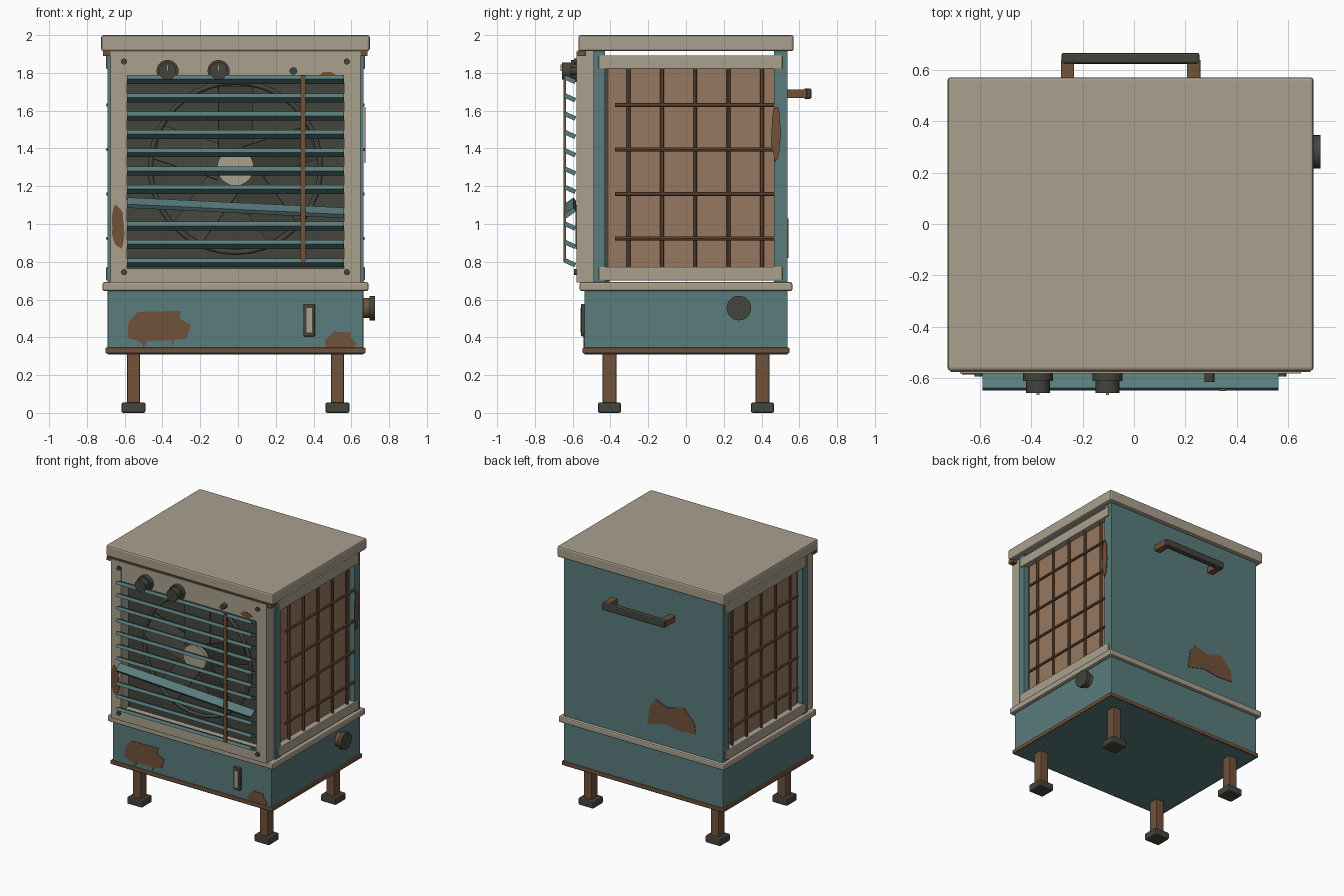
import bpy, bmesh, math, random
from mathutils import Matrix, Vector

cube = bpy.data.objects.get("Cube")
if cube:
    bpy.data.objects.remove(cube, do_unlink=True)
random.seed(4)
CX = -0.0135  # middle of the cabinet


def material(name, r, g, b):
    m = bpy.data.materials.new(name)
    m.use_nodes = True
    m.diffuse_color = (r, g, b, 1)
    m.node_tree.nodes["Principled BSDF"].inputs["Base Color"].default_value = (r, g, b, 1)
    return m


TEAL = material("teal paint", 0.1, 0.2, 0.2)
BEIGE = material("beige paint", 0.4, 0.35, 0.27)
RUST = material("rust", 0.165, 0.085, 0.042)
PAD = material("straw pad", 0.31, 0.19, 0.115)
DARK = material("dark plastic", 0.058, 0.058, 0.048)


def finish(name, bm, mat):
    bmesh.ops.recalc_face_normals(bm, faces=bm.faces)
    me = bpy.data.meshes.new(name)
    bm.to_mesh(me)
    bm.free()
    me.materials.append(mat)
    ob = bpy.data.objects.new(name, me)
    bpy.context.collection.objects.link(ob)
    return ob


def box(name, x, y, z, mat, bevel=0):
    """Box from (low, high) ranges, with its origin in the middle."""
    bm = bmesh.new()
    bmesh.ops.create_cube(bm, size=1)
    bmesh.ops.scale(bm, vec=(x[1] - x[0], y[1] - y[0], z[1] - z[0]), verts=bm.verts)
    ob = finish(name, bm, mat)
    ob.location = (sum(x) / 2, sum(y) / 2, sum(z) / 2)
    if bevel:
        mod = ob.modifiers.new("bevel", "BEVEL")
        mod.width, mod.segments = bevel, 2
    return ob


def slab(name, half_x, y, z, mat, bevel=0):
    return box(name, (CX - half_x, CX + half_x), y, z, mat, bevel)


def disc(name, start, end, radius, mat, sides=32):
    """Cylinder between two points."""
    a, b = Vector(start), Vector(end)
    bpy.ops.mesh.primitive_cylinder_add(vertices=sides, radius=radius, depth=(b - a).length,
                                        location=(a + b) / 2)
    ob = bpy.context.object
    ob.name = name
    ob.rotation_euler = (b - a).to_track_quat("Z", "Y").to_euler()
    ob.data.materials.append(mat)
    bpy.ops.object.shade_smooth_by_angle(angle=math.radians(35))


def patch(name, pts, place):
    """Thin rust plate; place maps (u, v, depth) to a point."""
    bm = bmesh.new()
    low = [bm.verts.new(place(u, v, -0.002)) for u, v in pts]
    top = [bm.verts.new(place(u, v, 0.004)) for u, v in pts]
    bm.faces.new(low)
    bm.faces.new(top)
    for i in range(len(pts)):
        j = (i + 1) % len(pts)
        bm.faces.new((low[i], low[j], top[j], top[i]))
    finish(name, bm, RUST)


def jagged(u, v, ru, rv, n=18):
    """Ragged ellipse outline."""
    pts = []
    for i in range(n):
        a, r = math.tau * i / n, random.uniform(0.8, 1.1)
        pts.append((u + ru * r * math.cos(a), v + rv * r * math.sin(a)))
    return pts


# Water tank, trims and roof
slab("water_tank", 0.677, (-0.538, 0.538), (0.308, 0.66), TEAL, 0.006)
slab("tank_rim", 0.689, (-0.547, 0.547), (0.315, 0.345), RUST, 0.005)
slab("waist_trim", 0.704, (-0.563, 0.563), (0.645, 0.692), BEIGE, 0.01)
slab("roof", 0.711, (-0.57, 0.57), (1.915, 2), BEIGE, 0.012)
slab("roof_lip", 0.7, (-0.575, -0.53), (1.89, 1.918), RUST)

# Legs and feet
for sx in (-1, 1):
    for sy in (-1, 1):
        x, y = CX + sx * 0.54, sy * 0.405
        box("leg", (x - 0.034, x + 0.034), (y - 0.037, y + 0.037), (0.04, 0.32), RUST, 0.005)
        box("foot", (x - 0.064, x + 0.064), (y - 0.062, y + 0.062), (0, 0.055), DARK, 0.01)

# Upper cabinet: back panel, corner posts, side pads with wire grids
slab("back_panel", 0.677, (0.505, 0.538), (0.68, 1.92), TEAL, 0.004)
for s in (-1, 1):
    def side(inner, outer):
        return sorted((CX + s * inner, CX + s * outer))
    box("front_post", side(0.62, 0.677), (-0.49, -0.43), (0.68, 1.92), TEAL)
    box("rear_post", side(0.62, 0.677), (0.465, 0.51), (0.68, 1.92), TEAL)
    box("pad", side(0.6, 0.64), (-0.41, 0.468), (0.75, 1.84), PAD)
    for z in (0.7, 1.82):
        box("pad_rail", side(0.61, 0.685), (-0.463, 0.51), (z, z + 0.073), BEIGE, 0.005)
    for i in range(4):
        z = 0.923 + i * 0.2357
        disc("grid_wire", (CX + s * 0.675, -0.375, z), (CX + s * 0.675, 0.468, z), 0.01, RUST, 8)
    for i in range(5):
        y = -0.304 + i * 0.1765
        disc("grid_wire", (CX + s * 0.66, y, 0.76), (CX + s * 0.66, y, 1.83), 0.01, RUST, 8)

# Front bezel and control panel
for s in (-1, 1):
    box("bezel_side", sorted((CX + s * 0.575, CX + s * 0.662)), (-0.58, -0.488), (0.69, 1.912), BEIGE)
slab("bezel_bottom", 0.576, (-0.58, -0.488), (0.69, 0.765), BEIGE)
slab("bezel_top", 0.576, (-0.58, -0.488), (1.87, 1.912), BEIGE)
slab("control_panel", 0.576, (-0.575, -0.5), (1.75, 1.871), BEIGE)
for sx in (-1, 1):
    for z in (0.745, 1.86):
        x = CX + sx * 0.59
        disc("screw", (x, -0.57, z), (x, -0.593, z), 0.016, DARK, 12)

# Knobs and indicator
for x in (-0.373, -0.103):
    disc("knob_base", (x, -0.57, 1.81), (x, -0.61, 1.81), 0.058, DARK)
    disc("knob", (x, -0.6, 1.81), (x, -0.656, 1.81), 0.046, DARK)
    box("knob_pointer", (x - 0.005, x + 0.005), (-0.665, -0.65), (1.81, 1.845), BEIGE)
disc("indicator", (0.293, -0.57, 1.81), (0.293, -0.613, 1.81), 0.02, DARK, 16)

# Fan behind the louvres
FAN = Vector((CX, -0.47, 1.3))
slab("fan_backing", 0.635, (-0.43, -0.405), (0.69, 1.88), DARK)
bpy.ops.mesh.primitive_torus_add(major_segments=40, minor_segments=8, major_radius=0.45,
                                 minor_radius=0.014, location=FAN, rotation=(math.pi / 2, 0, 0))
ring = bpy.context.object
ring.name = "fan_ring"
ring.data.materials.append(DARK)
bpy.ops.object.shade_smooth_by_angle(angle=math.radians(60))
disc("fan_hub", FAN + Vector((0, 0.05, 0)), FAN - Vector((0, 0.04, 0)), 0.097, BEIGE)
for i in range(5):
    blade = box("fan_blade", (-0.095, 0.095), (-0.005, 0.005), (-0.18, 0.18), DARK)
    blade.matrix_world = (Matrix.Translation(FAN) @ Matrix.Rotation(math.tau * i / 5, 4, "Y")
                          @ Matrix.Translation((0, 0, 0.25)) @ Matrix.Rotation(0.25, 4, "Z"))

# Louvres, one of them hanging loose, and their link rod
for i in range(11):
    z = 0.795 + i * 0.097
    slat = slab("louvre", 0.574, (-0.645, -0.583), (z - 0.012, z + 0.012), TEAL)
    slat.rotation_euler = (-0.42, 0, 0)
    if i == 3:
        slat.name = "loose_louvre"
        slat.rotation_euler = (0.62, 0.047, 0)
box("link_rod", (0.332, 0.357), (-0.649, -0.635), (0.8, 1.785), RUST)

# Water gauge and filler cap
box("gauge_frame", (0.346, 0.408), (-0.556, -0.53), (0.405, 0.577), DARK, 0.006)
box("gauge_window", (0.362, 0.392), (-0.559, -0.55), (0.425, 0.555), BEIGE)
disc("filler_neck", (0.65, 0.28, 0.555), (0.7, 0.28, 0.555), 0.053, RUST)
disc("filler_cap", (0.695, 0.28, 0.555), (0.725, 0.28, 0.555), 0.065, DARK)

# Rear handle
for s in (-1, 1):
    x = CX + s * 0.245
    box("handle_bracket", (x - 0.026, x + 0.026), (0.53, 0.64), (1.667, 1.713), RUST, 0.004)
slab("handle_bar", 0.268, (0.622, 0.665), (1.663, 1.717), DARK, 0.009)


# Rust patches
def on_front(y):
    return lambda u, v, d: (u, y - d, v)


patch("tank_rust", [(-0.585, 0.4), (-0.58, 0.48), (-0.53, 0.535), (-0.3, 0.54), (-0.31, 0.5),
                    (-0.25, 0.465), (-0.27, 0.395), (-0.34, 0.385), (-0.345, 0.35), (-0.355, 0.385),
                    (-0.48, 0.38), (-0.5, 0.345), (-0.515, 0.375)], on_front(-0.538))
patch("tank_corner_rust", [(0.465, 0.345), (0.46, 0.385), (0.51, 0.43), (0.6, 0.425),
                           (0.595, 0.4), (0.625, 0.37), (0.615, 0.345)], on_front(-0.538))
patch("bezel_rust", jagged(-0.635, 0.985, 0.035, 0.125), on_front(-0.58))
patch("panel_rust", jagged(0.475, 1.785, 0.05, 0.02), on_front(-0.575))
patch("post_rust", jagged(0.475, 1.475, 0.026, 0.155), lambda u, v, d: (CX + 0.685 + d, u, v))
patch("back_rust", [(-0.05, 0.82), (-0.07, 0.96), (-0.12, 1.03), (-0.22, 0.99), (-0.36, 1.03),
                    (-0.45, 0.93), (-0.46, 0.85), (-0.33, 0.84), (-0.2, 0.86)],
      lambda u, v, d: (u, 0.538 + d, v))
